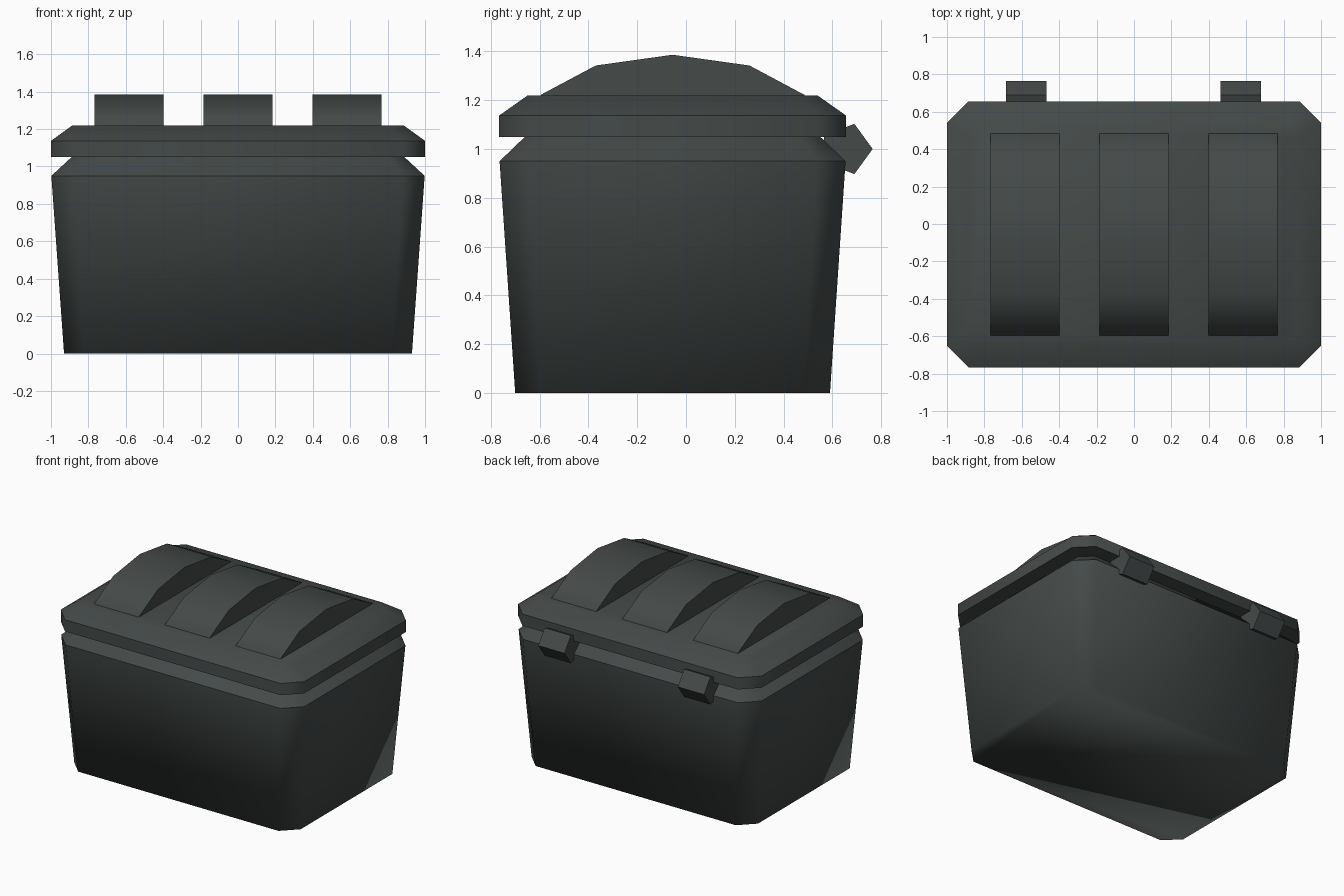
import bpy, bmesh

if "Cube" in bpy.data.objects:
    bpy.data.objects.remove(bpy.data.objects["Cube"])

YC = -0.055  # centre of the box in y (the hinges stick out at the back)

mat = bpy.data.materials.new("dark slate grey")
mat.diffuse_color = (0.058, 0.069, 0.067, 1)
mat.use_nodes = True
mat.node_tree.nodes["Principled BSDF"].inputs["Base Color"].default_value = mat.diffuse_color


def finish(name, bm):
    bmesh.ops.recalc_face_normals(bm, faces=bm.faces)
    me = bpy.data.meshes.new(name)
    bm.to_mesh(me)
    bm.free()
    me.materials.append(mat)
    ob = bpy.data.objects.new(name, me)
    bpy.context.collection.objects.link(ob)
    return ob


def chamfered_box(name, levels, sharp_z):
    """Stack of chamfered rectangles (z, half x, half y, chamfer), smooth but for the sharp levels."""
    bm = bmesh.new()
    rings = []
    for z, hx, hy, c in levels:
        pts = [(hx, -hy + c), (hx, hy - c), (hx - c, hy), (-hx + c, hy),
               (-hx, hy - c), (-hx, -hy + c), (-hx + c, -hy), (hx - c, -hy)]
        rings.append([bm.verts.new((x, YC + y, z)) for x, y in pts])
    for a, b in zip(rings, rings[1:]):
        for i in range(8):
            j = (i + 1) % 8
            bm.faces.new((a[i], a[j], b[j], b[i]))
    bm.faces.new(rings[0])
    bm.faces.new(rings[-1])
    for f in bm.faces:
        f.smooth = True
    for e in bm.edges:
        za, zb = (v.co.z for v in e.verts)
        if abs(za - zb) < 1e-5 and any(abs(za - s) < 1e-4 for s in sharp_z):
            e.smooth = False
    return finish(name, bm)


def extruded(name, profile, x0, x1, smooth):
    """Extrude a (y, z) profile along x."""
    bm = bmesh.new()
    a = [bm.verts.new((x0, y, z)) for y, z in profile]
    b = [bm.verts.new((x1, y, z)) for y, z in profile]
    n = len(profile)
    bm.faces.new(a)
    bm.faces.new(b)
    for i in range(n):
        j = (i + 1) % n
        f = bm.faces.new((a[i], a[j], b[j], b[i]))
        f.smooth = smooth
    for e in bm.edges:
        if abs(e.verts[0].co.x - e.verts[1].co.x) < 1e-5:
            e.smooth = False
    return finish(name, bm)


# Tapered body with sloping neck
chamfered_box("body", [(0, 0.93, 0.645, 0.107), (0.95, 0.998, 0.709, 0.115),
                       (1.05, 0.89, 0.605, 0.08)], (0.95, 1.05))

# Lid with bevelled top
chamfered_box("lid", [(1.05, 1.0, 0.711, 0.115), (1.137, 1.0, 0.711, 0.115),
                      (1.22, 0.885, 0.593, 0.08)], (1.05, 1.137))

# Three arched ribs on the lid
arch = [(YC - 0.54, 1.215), (YC - 0.54, 1.222), (YC - 0.315, 1.342), (YC, 1.386),
        (YC + 0.315, 1.342), (YC + 0.54, 1.222), (YC + 0.54, 1.215)]
for side, cx in (("left", -0.582), ("middle", 0), ("right", 0.582)):
    extruded("rib_" + side, arch, cx - 0.184, cx + 0.184, True)

# Two hinges at the back
hinge = [(0.565, 0.945), (0.69, 0.897), (0.765, 1.0), (0.69, 1.103), (0.565, 1.055)]
for side, cx in (("left", -0.576), ("right", 0.571)):
    extruded("hinge_" + side, hinge, cx - 0.108, cx + 0.108, False)
